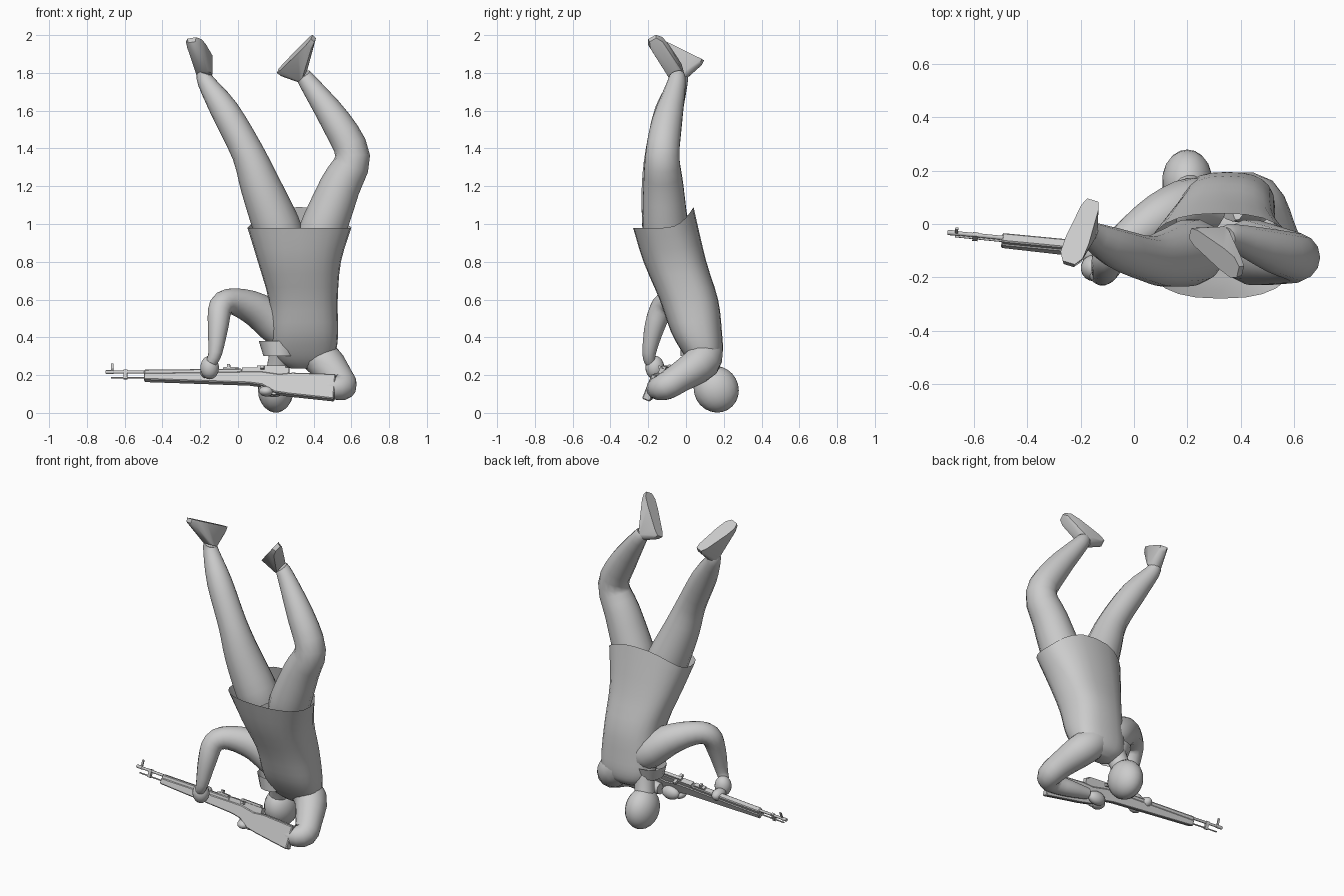
import bpy, bmesh, math
from mathutils import Vector, Matrix

if "Cube" in bpy.data.objects:
    bpy.data.objects.remove(bpy.data.objects["Cube"])

grey = bpy.data.materials.new("plain grey")
grey.diffuse_color = (0.6, 0.6, 0.6, 1)
grey.use_nodes = True
grey.node_tree.nodes["Principled BSDF"].inputs["Base Color"].default_value = grey.diffuse_color


def finish(bm, name, angle=50, matrix=None):
    bmesh.ops.recalc_face_normals(bm, faces=bm.faces)
    me = bpy.data.meshes.new(name)
    bm.to_mesh(me)
    bm.free()
    ob = bpy.data.objects.new(name, me)
    bpy.context.collection.objects.link(ob)
    me.materials.append(grey)
    if matrix:
        me.transform(matrix)
    bpy.ops.object.select_all(action='DESELECT')
    ob.select_set(True)
    bpy.context.view_layer.objects.active = ob
    bpy.ops.object.shade_smooth_by_angle(angle=math.radians(angle))
    return ob


def smooth_path(rows, steps=3):
    """Catmull-Rom through rows of numbers."""
    out = []
    n = len(rows)
    for i in range(n - 1):
        a, b, c, d = (rows[max(0, min(n - 1, i + k))] for k in (-1, 0, 1, 2))
        for s in range(steps):
            t = s / steps
            out.append([0.5 * (2 * q + (r - p) * t + (2 * p - 5 * q + 4 * r - w) * t * t
                        + (3 * q - p - 3 * r + w) * t ** 3) for p, q, r, w in zip(a, b, c, d)])
    out.append(list(rows[-1]))
    return out


def bridge(bm, rings, cap_start, cap_end):
    vs = [[bm.verts.new(p) for p in ring] for ring in rings]
    n = len(vs[0])
    for a, b in zip(vs, vs[1:]):
        for i in range(n):
            bm.faces.new((a[i], a[(i + 1) % n], b[(i + 1) % n], b[i]))
    if cap_start:
        bm.faces.new(vs[0])
    if cap_end:
        bm.faces.new(vs[-1])


def limb(name, rows, ref, caps=(False, True), sides=14):
    """Round tube along rows of x, y, z, radius."""
    rows = smooth_path(rows)
    pts = [Vector(r[:3]) for r in rows]
    rings = []
    for i, p in enumerate(pts):
        d = (pts[min(i + 1, len(pts) - 1)] - pts[max(i - 1, 0)]).normalized()
        u = d.cross(Vector(ref)).normalized()
        v = u.cross(d)
        rings.append([p + rows[i][3] * (u * math.cos(a) + v * math.sin(a))
                      for a in (math.tau * k / sides for k in range(sides))])
    bm = bmesh.new()
    bridge(bm, rings, *caps)
    return finish(bm, name)


def shell(name, rows, cap_start, cap_end, sides=24, power=0.8, steps=3):
    """Level ovals stacked in z: x, y, z, rx, ry, rise of the back edge."""
    rings = []
    for x, y, z, rx, ry, lift in smooth_path(rows, steps):
        ring = []
        for k in range(sides):
            c, s = math.cos(math.tau * k / sides), math.sin(math.tau * k / sides)
            ring.append((x + rx * math.copysign(abs(c) ** power, c),
                         y + ry * math.copysign(abs(s) ** power, s),
                         z + lift * max(0, s) ** 2))
        rings.append(ring)
    bm = bmesh.new()
    bridge(bm, rings, cap_start, cap_end)
    return finish(bm, name)


def ball(name, loc, size, tilt=0):
    bm = bmesh.new()
    bmesh.ops.create_uvsphere(bm, u_segments=18, v_segments=12, radius=1)
    m = Matrix.Translation(loc) @ Matrix.Rotation(tilt, 4, 'X') @ Matrix.Diagonal((*size, 1))
    return finish(bm, name, 50, m)


def foot(name, ankle, heel, toe):
    ankle, heel, toe = Vector(ankle), Vector(heel), Vector(toe)
    d = (toe - heel).normalized()
    side = d.cross(ankle - heel).normalized()
    down = side.cross(d)
    if down.dot(ankle - heel) < 0:
        down = -down
    length = (toe - heel).length
    bm = bmesh.new()
    for k in range(10):    # ankle opening
        a = math.tau * k / 10
        bm.verts.new(ankle + 0.042 * (d * math.cos(a) + side * math.sin(a)))
    # sole stations: distance from heel, half width, thickness
    for t, w, h in ((0, 0.022, 0.03), (0.12, 0.034, 0.05), (0.65, 0.046, 0.05),
                    (0.88, 0.044, 0.035), (1, 0.024, 0.025)):
        p = heel + d * t * length
        for s in (-1, 1):
            bm.verts.new(p + side * w * s)
            bm.verts.new(p + side * w * s * 0.85 + down * h)
    bmesh.ops.convex_hull(bm, input=bm.verts)
    bmesh.ops.delete(bm, geom=[v for v in bm.verts if not v.link_faces], context='VERTS')
    return finish(bm, name, 45)


# shirt, open at the raised hem
shell("shirt", [(.36, .10, .235, .08, .04, 0), (.355, .10, .27, .14, .08, 0), (.35, .085, .33, .17, .11, 0),
                (.35, .055, .43, .18, .135, 0), (.345, .015, .6, .183, .155, 0),
                (.325, -.06, .8, .22, .165, .01), (.325, -.12, .98, .275, .16, .11)], True, False)
shell("collar", [(.21, .07, .38, .10, .10, 0), (.22, .06, .30, .085, .09, 0)], False, False, 12, 1, 1)

# head and neck
ball("head", (.2, .16, .125), (.095, .118, .125), .5)
limb("neck", [(.24, .08, .38, .07), (.22, .11, .28, .06), (.2, .14, .18, .06)], (0, 1, 0))

# legs
limb("straight_leg", [(.23, -.1, .92, .12), (.2, -.11, 1.0, .125), (.12, -.13, 1.2, .107),
                      (.05, -.13, 1.38, .086), (-.07, -.09, 1.6, .075), (-.17, -.035, 1.755, .046),
                      (-.175, -.03, 1.80, .04)], (0, 1, 0))
limb("bent_leg", [(.43, -.1, .92, .12), (.46, -.11, 1.0, .122), (.54, -.12, 1.2, .108),
                  (.607, -.125, 1.36, .092), (.52, -.1, 1.54, .081), (.375, -.05, 1.745, .05),
                  (.345, -.05, 1.79, .04)], (0, 1, 0))
foot("straight_leg_foot", (-.178, -.03, 1.79), (-.155, .09, 1.87), (-.245, -.145, 1.985))
foot("bent_leg_foot", (.34, -.05, 1.785), (.21, -.035, 1.81), (.39, -.18, 1.99))

# arm holding the fore end
limb("forward_arm", [(.31, .06, .40, .085), (.22, .075, .45, .1), (.1, .025, .545, .092),
                     (-.025, -.06, .59, .07), (-.09, -.12, .565, .064), (-.105, -.165, .46, .055),
                     (-.12, -.195, .32, .037), (-.14, -.19, .27, .03)], (0, 1, 0))
ball("forward_hand", (-.15, -.165, .24), (.05, .05, .062))
ball("forward_fingers", (-.165, -.1, .215), (.035, .055, .035))

# arm holding the trigger
limb("trigger_arm", [(.37, .1, .35, .09), (.46, .085, .27, .098), (.53, -.03, .19, .08),
                     (.555, -.11, .14, .073), (.5, -.15, .13, .06), (.38, -.13, .125, .05),
                     (.26, -.115, .13, .034)], (0, 0, 1))
ball("trigger_hand", (.19, -.115, .125), (.06, .035, .042))
ball("trigger_fingers", (.15, -.15, .115), (.04, .045, .028))

# rifle, built along x, then rolled and turned
ROLL = math.radians(22)
RIFLE = (Matrix.Translation((0, -.12, .17)) @ Matrix.Rotation(math.atan(-.1), 4, 'Z')
         @ Matrix.Rotation(-ROLL, 4, 'X') @ Matrix.Diagonal((1, 1, 1.03, 1)) @ Matrix.Translation((0, 0, -.17)))


def plate(name, outline, width, bevel=0.0):
    """Side outline in x, z given a thickness in y."""
    bm = bmesh.new()
    f = bm.faces.new([bm.verts.new((x, -width / 2, z)) for x, z in outline])
    r = bmesh.ops.extrude_face_region(bm, geom=[f])
    bmesh.ops.translate(bm, vec=(0, width, 0), verts=[v for v in r['geom'] if isinstance(v, bmesh.types.BMVert)])
    if bevel:
        bmesh.ops.bevel(bm, geom=list(bm.edges), offset=bevel, segments=1, affect='EDGES')
    return finish(bm, name, 25, RIFLE)


def bar(name, x0, x1, z0, z1, width):
    return plate(name, [(x0, z0), (x1, z0), (x1, z1), (x0, z1)], width)


def rod(name, x0, x1, z, r):
    bm = bmesh.new()
    bmesh.ops.create_cone(bm, cap_ends=True, segments=10, radius1=r, radius2=r, depth=x1 - x0,
                          matrix=Matrix.Translation(((x0 + x1) / 2, 0, z)) @ Matrix.Rotation(math.pi / 2, 4, 'Y'))
    return finish(bm, name, 40, RIFLE)


plate("stock", [(-.5, .17), (.06, .15), (.13, .14), (.2, .1), (.28, .088), (.515, .062), (.52, .2),
                (.29, .208), (.22, .2), (.12, .215), (-.5, .205)], .046, .005)
plate("hand_guard", [(-.5, .2), (.02, .2), (.02, .232), (-.5, .226)], .036, .005)
bar("receiver", .02, .27, .2, .238, .034)
rod("barrel", -.705, -.48, .218, .008)
rod("muzzle", -.705, -.665, .218, .01)
rod("cleaning_rod", -.675, -.48, .187, .004)
bar("front_sight", -.678, -.666, .22, .265, .008)
bar("front_band", -.61, -.59, .18, .228, .016)
bar("rear_sight_base", -.08, .0, .23, .242, .025)
bar("rear_sight", -.06, -.045, .24, .258, .02)
bar("bolt", .1, .25, .235, .25, .02)
bar("bolt_handle", .12, .14, .225, .24, .08)
plate("trigger_guard", [(.12, .14), (.13, .105), (.2, .09), (.21, .1), (.14, .115), (.135, .14)], .014)
